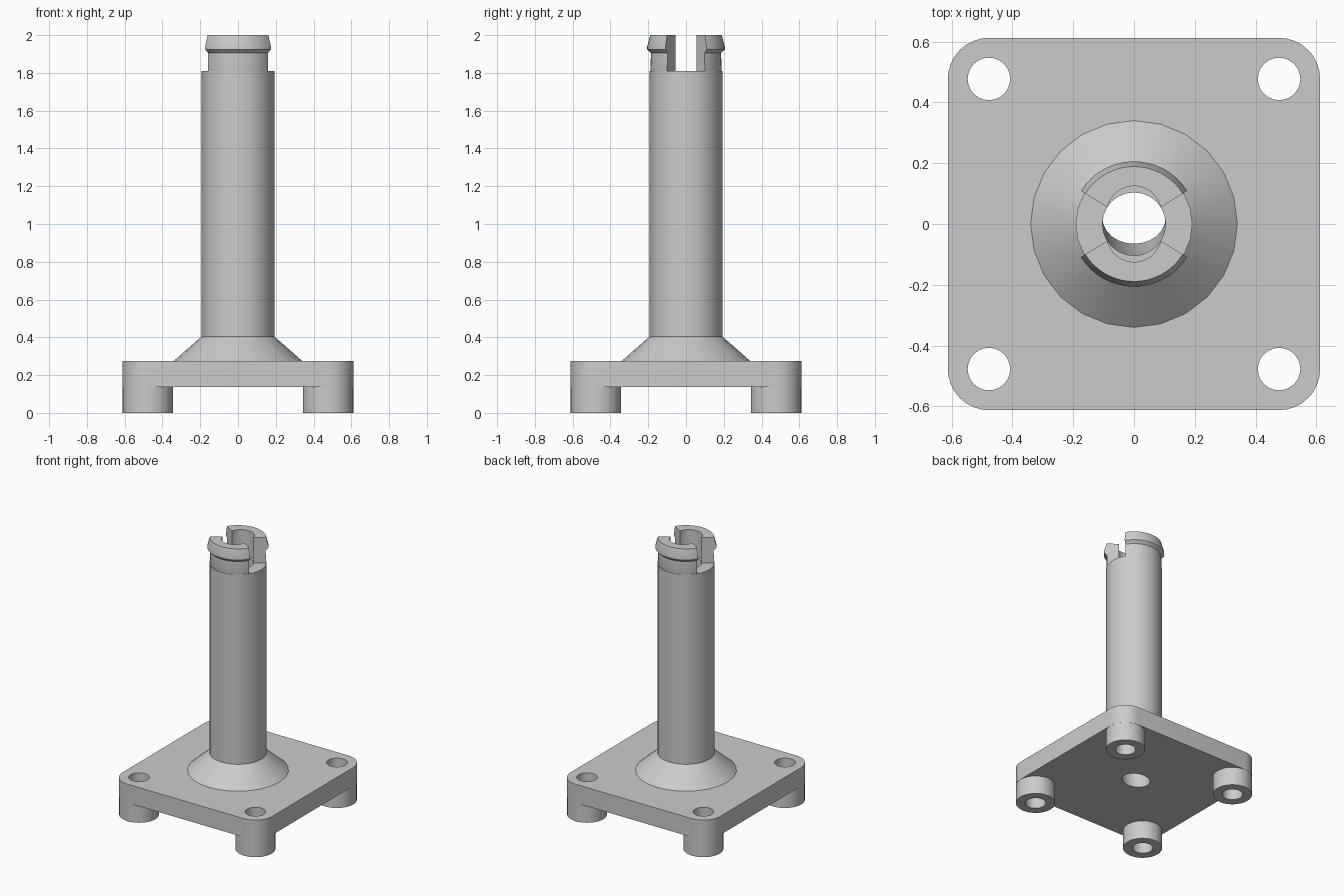
import bpy, bmesh, math
from math import sin, cos, pi, radians

cube = bpy.data.objects.get("Cube")
if cube:
    bpy.data.objects.remove(cube, do_unlink=True)

grey = bpy.data.materials.new("plain grey")
grey.use_nodes = True
colour = (0.6, 0.6, 0.6, 1)
grey.diffuse_color = colour
grey.node_tree.nodes["Principled BSDF"].inputs["Base Color"].default_value = colour

PLATE_LOW, PLATE_TOP, SHOULDER = 0.137, 0.275, 1.81
HALF, CORNER = 0.612, 0.135
FOOT = HALF - CORNER


def loft(name, rings, closed=False):
    """Skin a list of point rings; cap the ends unless the rings form a loop."""
    bm = bmesh.new()
    loops = [[bm.verts.new(p) for p in ring] for ring in rings]
    n = len(loops[0])
    pairs = list(zip(loops, loops[1:])) + ([(loops[-1], loops[0])] if closed else [])
    for a, b in pairs:
        for i in range(n):
            j = (i + 1) % n
            bm.faces.new((a[i], a[j], b[j], b[i]))
    if not closed:
        bm.faces.new(loops[0][::-1])
        bm.faces.new(loops[-1])
    bmesh.ops.recalc_face_normals(bm, faces=bm.faces[:])
    mesh = bpy.data.meshes.new(name)
    bm.to_mesh(mesh)
    bm.free()
    mesh.materials.append(grey)
    obj = bpy.data.objects.new(name, mesh)
    bpy.context.collection.objects.link(obj)
    return obj


def ellipse(z, rx, ry=None, x=0, y=0, n=24):
    ry = ry or rx
    return [(x + rx * cos(2 * pi * i / n), y + ry * sin(2 * pi * i / n), z) for i in range(n)]


def combine(target, tool, operation):
    bpy.context.view_layer.objects.active = target
    mod = target.modifiers.new(operation, 'BOOLEAN')
    mod.operation, mod.object, mod.solver = operation, tool, 'EXACT'
    bpy.ops.object.modifier_apply(modifier=mod.name)
    bpy.data.objects.remove(tool, do_unlink=True)


def smooth(obj):
    bpy.ops.object.select_all(action='DESELECT')
    obj.select_set(True)
    bpy.context.view_layer.objects.active = obj
    bpy.ops.object.shade_smooth_by_angle(angle=radians(30))


# Rounded square plate
def plate_ring(z):
    ring = []
    for q, (sx, sy) in enumerate([(1, 1), (-1, 1), (-1, -1), (1, -1)]):
        for k in range(9):
            a = pi / 2 * (q + k / 8)
            ring.append((sx * FOOT + CORNER * cos(a), sy * FOOT + CORNER * sin(a), z))
    return ring


stand = loft("stand_body", [plate_ring(PLATE_LOW), plate_ring(PLATE_TOP)])

# Conical collar and column
column = loft("column", [ellipse(0.2, 0.34), ellipse(PLATE_TOP, 0.34),
                         ellipse(0.405, 0.192), ellipse(SHOULDER, 0.192)])
combine(stand, column, 'UNION')

# Round feet with screw holes
corners = [(sx * FOOT, sy * FOOT) for sx in (-1, 1) for sy in (-1, 1)]
for x, y in corners:
    combine(stand, loft("foot", [ellipse(z, CORNER - 0.001, x=x, y=y, n=32) for z in (0, 0.2)]), 'UNION')
for x, y in corners:
    combine(stand, loft("hole", [ellipse(z, 0.07, x=x, y=y) for z in (-0.1, 0.5)]), 'DIFFERENCE')

# Central bore, narrowed on one side at the underside
bore = loft("bore", [ellipse(0.1, 0.104, 0.085, y=0.02), ellipse(PLATE_LOW, 0.104, 0.085, y=0.02),
                     ellipse(0.405, 0.104), ellipse(1.9, 0.104)])
combine(stand, bore, 'DIFFERENCE')
smooth(stand)

# Two snap-fit prongs with a ridged rim; the slots are open to the sides
EDGE, STEPS = radians(32), 16
OUTER = [(0.188, SHOULDER), (0.186, 1.905), (0.206, 1.925), (0.206, 1.938), (0.189, 2.0)]


def prong(name, side):
    sections = []
    for k in range(STEPS + 1):
        a = EDGE + (pi - 2 * EDGE) * k / STEPS
        inner = 0.104 + 0.021 * sin(pi * k / STEPS)
        profile = [(inner, SHOULDER - 0.01), (0.186, SHOULDER - 0.01)] + OUTER + [(inner, 2.0)]
        sections.append([(side * r * cos(a), side * r * sin(a), z) for r, z in profile])
    smooth(loft(name, sections))


prong("back_prong", 1)
prong("front_prong", -1)
